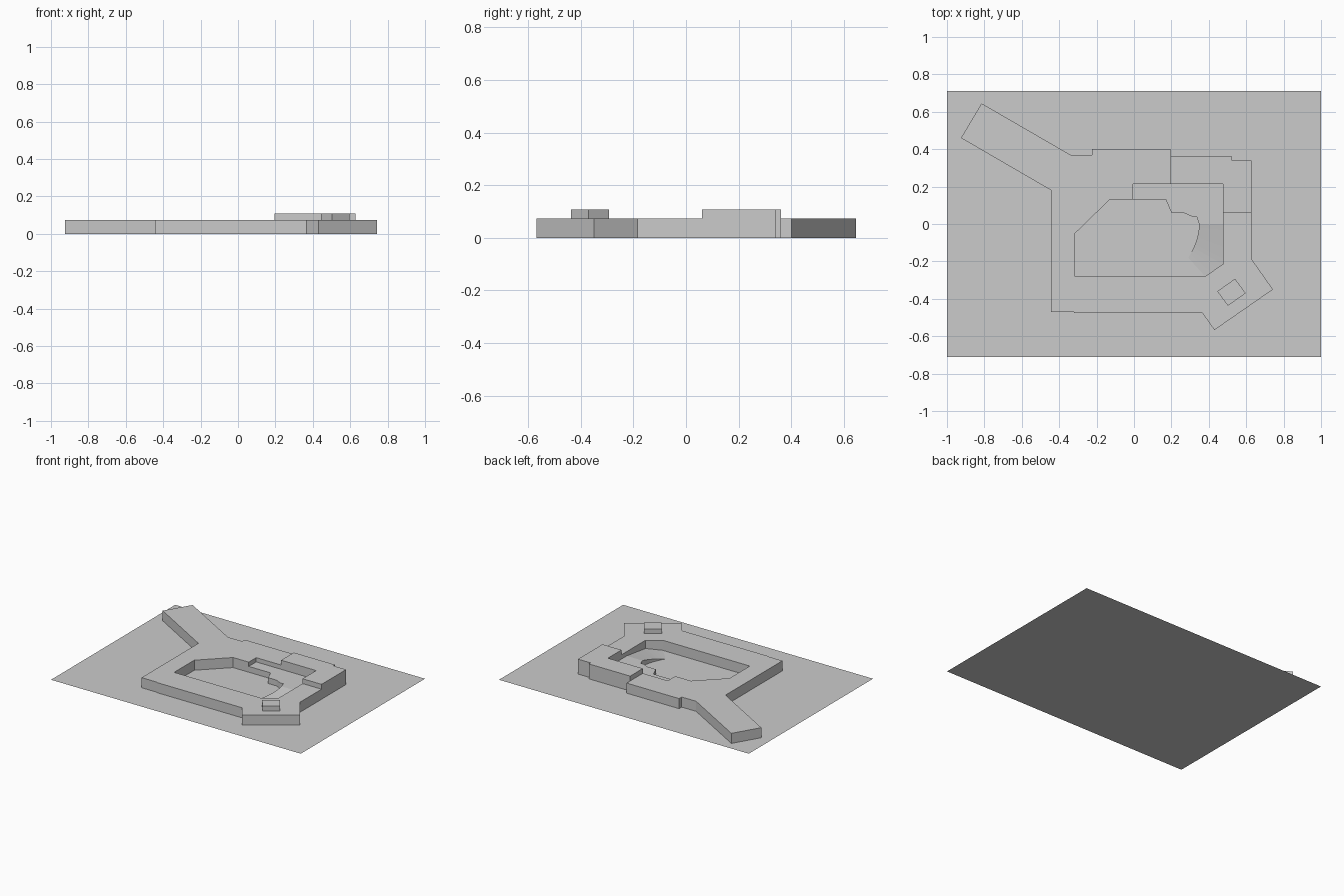
import bpy, bmesh
from mathutils import Vector

cube = bpy.data.objects.get("Cube")
if cube:
    bpy.data.objects.remove(cube, do_unlink=True)

GREY = (0.6, 0.6, 0.6, 1.0)
mat = bpy.data.materials.new("light grey")
mat.use_nodes = True
mat.diffuse_color = GREY
mat.node_tree.nodes["Principled BSDF"].inputs["Base Color"].default_value = GREY

LOW, HIGH, TERRACE = 0.073, 0.108, 0.042


def finish(name, bm):
    mesh = bpy.data.meshes.new(name)
    bm.to_mesh(mesh)
    bm.free()
    mesh.materials.append(mat)
    obj = bpy.data.objects.new(name, mesh)
    bpy.context.collection.objects.link(obj)
    return obj


def slab(name, outline, bottom, top, hole=None):
    """Extrude a flat outline, with an optional hole, from bottom to top."""
    bm = bmesh.new()
    for loop in [outline] + ([hole] if hole else []):
        verts = [bm.verts.new((x, y, bottom)) for x, y in loop]
        for a, b in zip(verts, verts[1:] + verts[:1]):
            bm.edges.new((a, b))
    bmesh.ops.triangle_fill(bm, edges=bm.edges[:], use_beauty=True, normal=(0, 0, 1))
    bmesh.ops.dissolve_limit(bm, angle_limit=0.01, verts=bm.verts[:], edges=bm.edges[:])
    if top > bottom:
        ext = bmesh.ops.extrude_face_region(bm, geom=bm.faces[:], use_keep_orig=True)
        moved = [g for g in ext["geom"] if isinstance(g, bmesh.types.BMVert)]
        bmesh.ops.translate(bm, vec=(0, 0, top - bottom), verts=moved)
        bmesh.ops.recalc_face_normals(bm, faces=bm.faces[:])
    return finish(name, bm)


# Flat ground sheet
bm = bmesh.new()
bm.faces.new([bm.verts.new(p) for p in
              [(-1, -0.71, 0), (1, -0.71, 0), (1, 0.71, 0), (-1, 0.71, 0)]])
finish("ground_sheet", bm)

# Main block with the long wing, corner bastion and open courtyard
outer = [(-0.925, 0.46), (-0.815, 0.645), (-0.34, 0.37), (-0.225, 0.37),
         (-0.225, 0.4), (0.195, 0.4), (0.195, 0.36), (0.525, 0.36),
         (0.525, 0.34), (0.627, 0.34), (0.627, -0.185), (0.743, -0.35),
         (0.43, -0.567), (0.365, -0.475), (-0.32, -0.475), (-0.32, -0.47),
         (-0.443, -0.47), (-0.443, 0.18)]
courtyard = [(-0.315, -0.28), (-0.315, -0.05), (-0.13, 0.13), (-0.005, 0.13),
             (-0.005, 0.215), (0.475, 0.215), (0.475, -0.215), (0.38, -0.28)]
slab("main_block", outer, 0, LOW, courtyard)

# Raised storey around the back left corner
slab("upper_storey", [(0.195, 0.215), (0.475, 0.215), (0.475, 0.06), (0.627, 0.06),
                      (0.627, 0.34), (0.525, 0.34), (0.525, 0.36), (0.195, 0.36)],
     LOW, HIGH)

# Small box on the bastion roof
slab("roof_box", [(0.445, -0.36), (0.54, -0.293), (0.597, -0.37), (0.502, -0.437)],
     LOW, HIGH)

# Terrace inside the courtyard
slab("terrace", [(-0.005, 0.13), (-0.005, 0.215), (0.475, 0.215), (0.475, 0),
                 (0.348, 0), (0.335, 0.04), (0.31, 0.04), (0.265, 0.06),
                 (0.2, 0.06), (0.17, 0.13)], 0, TERRACE)

# Curved ramp from the terrace down to the courtyard
STEPS = 10
corner, foot = Vector((0.475, -0.215)), Vector((0.38, -0.28))
bm = bmesh.new()
rows = []
for i in range(STEPS + 1):
    t = i / STEPS
    inner = Vector((0.348 - 0.058 * t * t, -0.18 * t))
    if t <= 0.7:
        rim = Vector((0.475, corner.y * t / 0.7))
    else:
        rim = corner.lerp(foot, (t - 0.7) / 0.3)
    z = TERRACE * (1 - t) + 0.001 * t
    rows.append([bm.verts.new((*p, h)) for p, h in ((inner, 0), (inner, z), (rim, z))])
for a, b in zip(rows, rows[1:]):
    for k in range(2):
        bm.faces.new((a[k], b[k], b[k + 1], a[k + 1]))
bmesh.ops.recalc_face_normals(bm, faces=bm.faces[:])
bm.normal_update()
if sum(f.normal.z for f in bm.faces) < 0:
    bmesh.ops.reverse_faces(bm, faces=bm.faces[:])
finish("courtyard_ramp", bm)
